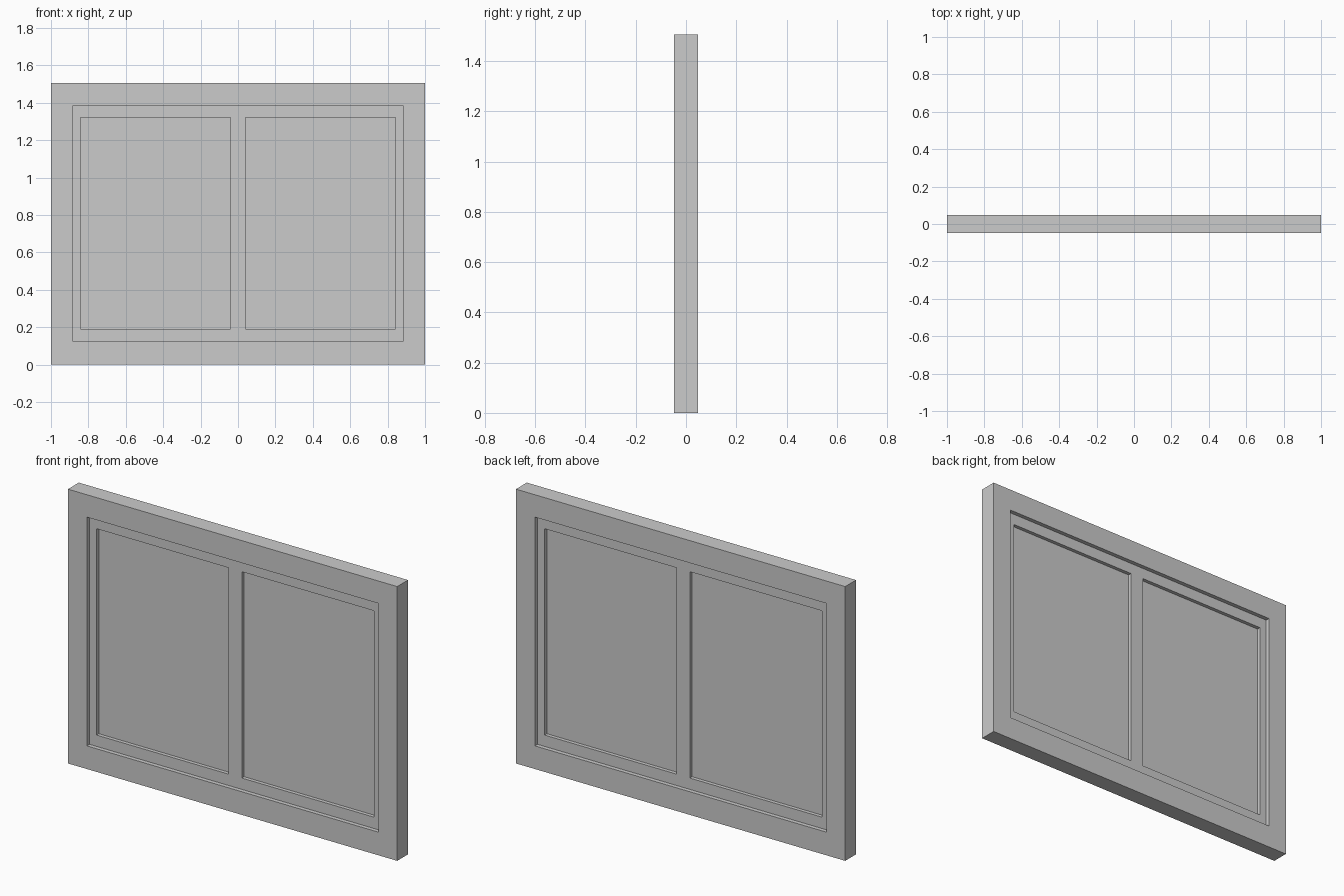
import bpy, bmesh
from math import pi

if "Cube" in bpy.data.objects:
    bpy.data.objects.remove(bpy.data.objects["Cube"])


def slab(name, half_depth, outer, holes=()):
    """Upright plate from (x0, x1, z0, z1) rectangles, centred on y = 0."""
    cu = bpy.data.curves.new(name, 'CURVE')
    cu.dimensions = '2D'
    cu.fill_mode = 'BOTH'
    cu.extrude = half_depth
    for x0, x1, z0, z1 in (outer, *holes):
        sp = cu.splines.new('POLY')
        sp.points.add(3)
        for p, (x, z) in zip(sp.points, ((x0, z0), (x1, z0), (x1, z1), (x0, z1))):
            p.co = (x, z, 0, 1)
        sp.use_cyclic_u = True
    ob = bpy.data.objects.new(name, cu)
    bpy.context.collection.objects.link(ob)
    ob.rotation_euler.x = pi / 2
    bpy.ops.object.select_all(action='DESELECT')
    ob.select_set(True)
    bpy.context.view_layer.objects.active = ob
    bpy.ops.object.convert(target='MESH')
    ob = bpy.context.object
    bpy.ops.object.transform_apply(location=False, rotation=True, scale=False)
    # weld caps to walls and keep faces flat
    bm = bmesh.new()
    bm.from_mesh(ob.data)
    bmesh.ops.remove_doubles(bm, verts=bm.verts, dist=1e-5)
    bmesh.ops.recalc_face_normals(bm, faces=bm.faces)
    for f in bm.faces:
        f.smooth = False
    bm.to_mesh(ob.data)
    bm.free()
    return ob


opening = (-0.885, 0.885, 0.127, 1.383)
panes = [(-0.843, -0.04, 0.189, 1.322), (0.04, 0.843, 0.189, 1.322)]

# Outer window frame
slab("outer_frame", 0.047, (-1, 1, 0, 1.506), [opening])

# Thinner sash with centre mullion
slab("sash", 0.024, opening, panes)

# Glass panes
for side, pane in zip(("left", "right"), panes):
    slab(f"glass_{side}", 0.004, pane)
